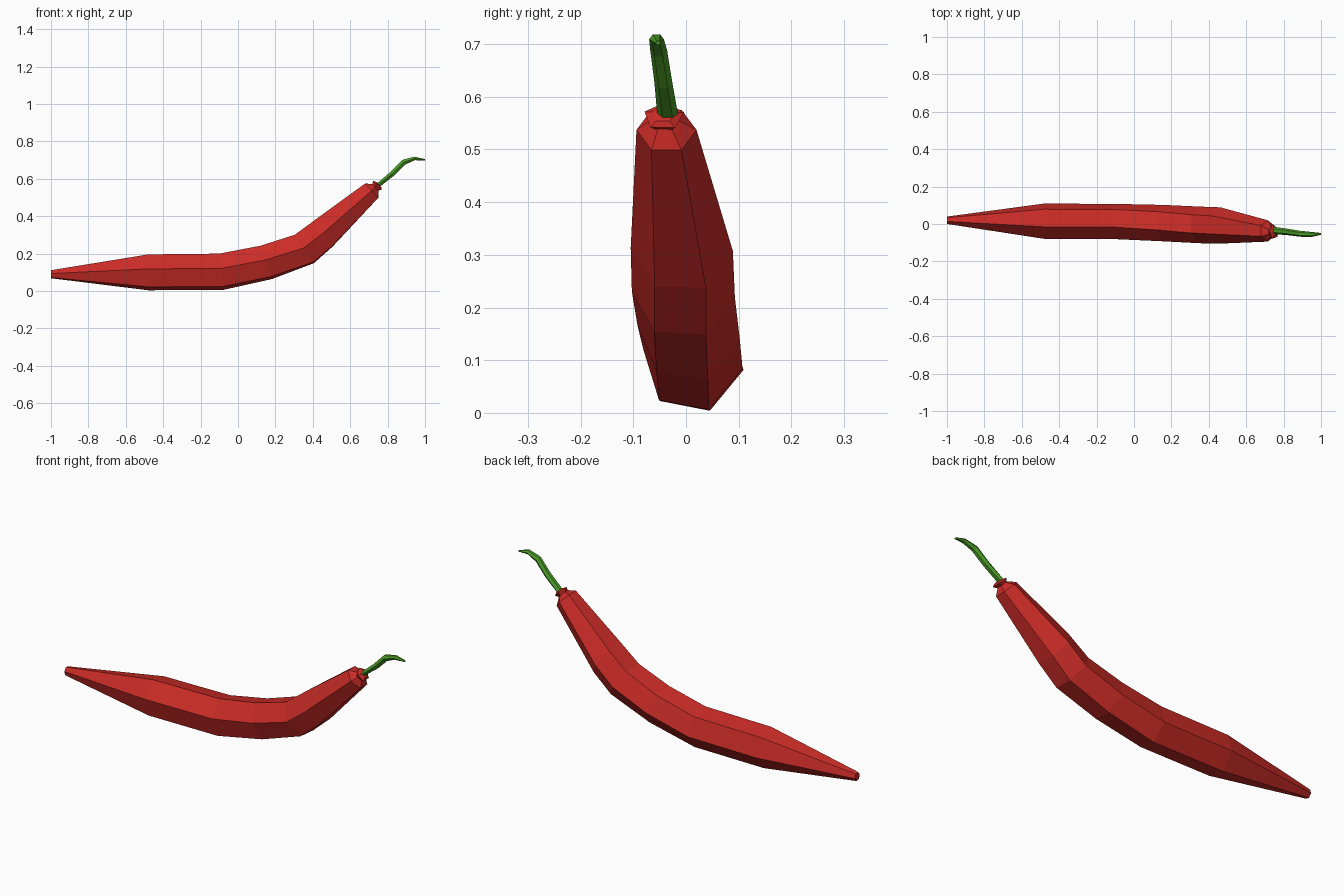
import bpy, bmesh
from math import cos, sin, radians


def tube(name, rings, sides, color):
    """Loft rings of (x, y, z, tilt, half width, half height, twist)."""
    bm = bmesh.new()
    loops = []
    for x, y, z, tilt, hw, hh, twist in rings:
        t, w = radians(tilt), radians(twist)
        loop = []
        for i in range(sides):
            a = radians(360 * i / sides)
            u, v = cos(a) * hw, sin(a) * hh
            u, v = u * cos(w) - v * sin(w), u * sin(w) + v * cos(w)
            loop.append(bm.verts.new((x - v * sin(t), y + u, z + v * cos(t))))
        loops.append(loop)
    for a, b in zip(loops, loops[1:]):
        for i in range(sides):
            j = (i + 1) % sides
            bm.faces.new((a[i], a[j], b[j], b[i]))
    bm.faces.new(loops[0])
    bm.faces.new(loops[-1])
    bmesh.ops.recalc_face_normals(bm, faces=bm.faces)
    mesh = bpy.data.meshes.new(name)
    bm.to_mesh(mesh)
    bm.free()
    obj = bpy.data.objects.new(name, mesh)
    bpy.context.collection.objects.link(obj)
    mat = bpy.data.materials.new(name)
    mat.diffuse_color = color
    mesh.materials.append(mat)
    return obj


RED = (0.60, 0.025, 0.02, 1)
GREEN = (0.07, 0.33, 0.02, 1)

# Curved six-sided pod, tip to shoulder, closing in to the neck
tube("pepper_pod", [
    (-1.00, 0.020, 0.090, 0, 0.020, 0.023, -11),
    (-0.48, 0.015, 0.100, 0, 0.096, 0.102, -11),
    (-0.09, 0.013, 0.103, 6, 0.096, 0.104, -11),
    (0.15, 0.005, 0.153, 19, 0.098, 0.102, -8),
    (0.355, -0.005, 0.225, 34, 0.098, 0.102, -4),
    (0.46, -0.008, 0.310, 32, 0.097, 0.097, -2),
    (0.715, -0.037, 0.537, 43, 0.057, 0.060, 0),
    (0.737, -0.041, 0.556, 43, 0.024, 0.024, 0),
], 6, RED)

# Flared collar around the stem base
tube("collar", [
    (0.728, -0.041, 0.548, 43, 0.020, 0.020, 15),
    (0.748, -0.042, 0.563, 43, 0.040, 0.036, 15),
    (0.757, -0.042, 0.566, 43, 0.022, 0.020, 15),
], 5, RED)

# Bent stem
tube("stem", [
    (0.742, -0.034, 0.560, 40, 0.020, 0.013, 0),
    (0.825, -0.043, 0.627, 42, 0.017, 0.016, 0),
    (0.887, -0.052, 0.689, 32, 0.016, 0.017, 0),
    (0.945, -0.056, 0.709, 3, 0.014, 0.011, 0),
    (0.999, -0.053, 0.702, -10, 0.005, 0.004, 0),
], 6, GREEN)
